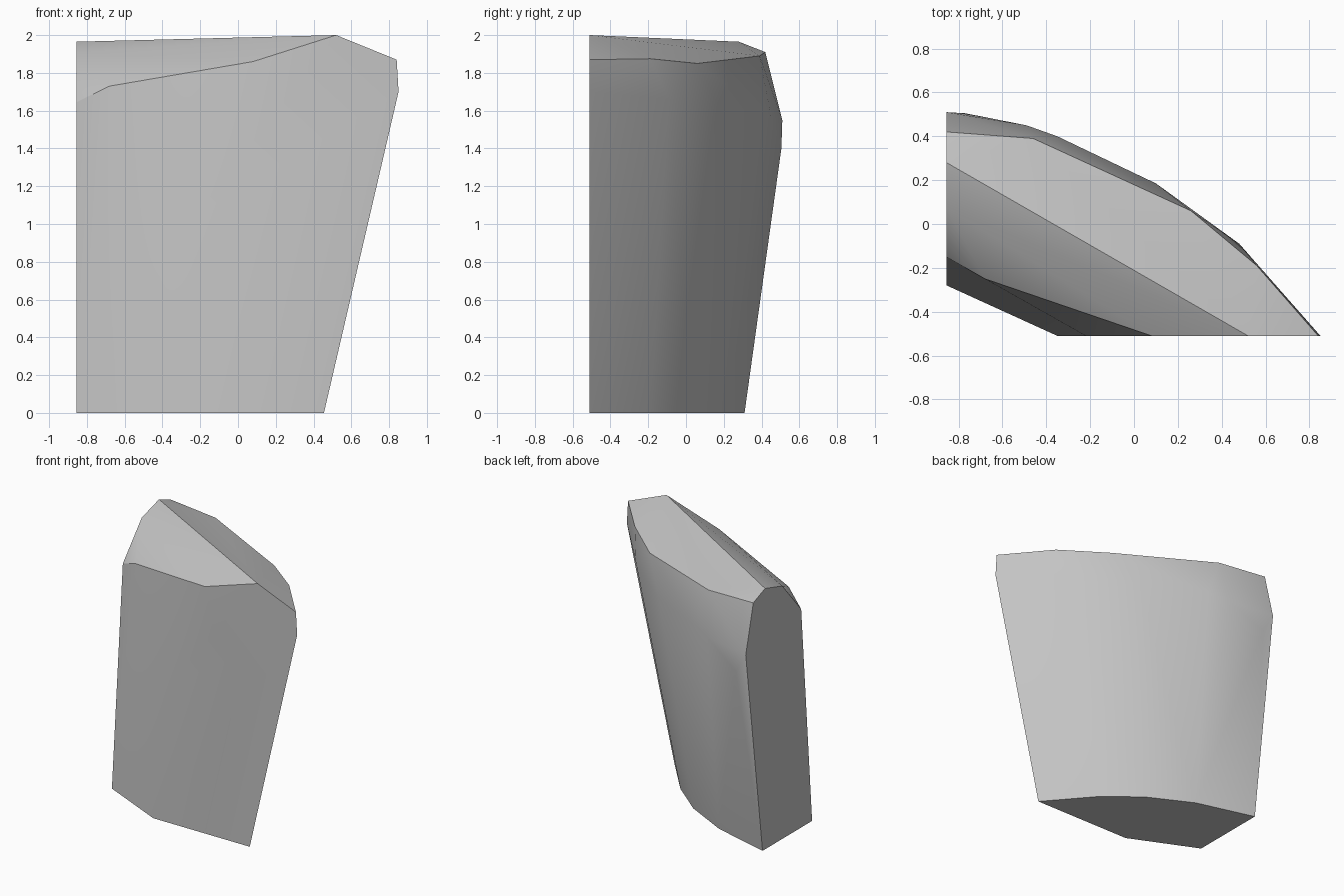
import bpy
import bmesh
from math import radians

default_cube = bpy.data.objects.get("Cube")
if default_cube:
    bpy.data.objects.remove(default_cube, do_unlink=True)

# Planes of the two flat cuts through the rock
SIDE_CUT = -0.855
FRONT_CUT = -0.51


def make_material(name, colour):
    material = bpy.data.materials.new(name)
    material.use_nodes = True
    material.diffuse_color = colour
    material.node_tree.nodes["Principled BSDF"].inputs["Base Color"].default_value = colour
    return material


def make_faceted_block(name, outlines, material):
    """Wrap a convex faceted skin around a set of named outlines."""
    mesh = bpy.data.meshes.new(name)
    bm = bmesh.new()
    for outline in outlines:
        for point in outline:
            bm.verts.new(point)
    bmesh.ops.remove_doubles(bm, verts=bm.verts, dist=0.001)
    bmesh.ops.convex_hull(bm, input=bm.verts)
    bmesh.ops.delete(bm, geom=[v for v in bm.verts if not v.link_faces], context="VERTS")
    # Merge triangles that lie in one plane
    bmesh.ops.dissolve_limit(bm, angle_limit=radians(1), verts=bm.verts, edges=bm.edges)
    bmesh.ops.recalc_face_normals(bm, faces=bm.faces)
    bm.to_mesh(mesh)
    bm.free()
    block = bpy.data.objects.new(name, mesh)
    bpy.context.scene.collection.objects.link(block)
    mesh.materials.append(material)
    bpy.ops.object.select_all(action="DESELECT")
    block.select_set(True)
    bpy.context.view_layer.objects.active = block
    bpy.ops.object.shade_smooth_by_angle(angle=radians(30))
    return block


# Footprint on the ground, from the side cut round the outer wall and back
footprint = [
    (SIDE_CUT, 0.31, 0), (-0.41, 0.19, 0), (-0.075, 0.02, 0), (0.18, -0.19, 0),
    (0.455, FRONT_CUT, 0), (-0.35, FRONT_CUT, 0), (SIDE_CUT, -0.28, 0),
]

# Widest line of the outer wall
shoulder = [
    (SIDE_CUT, 0.51, 1.55), (-0.77, 0.505, 1.4), (-0.49, 0.45, 1.57),
    (-0.35, 0.40, 1.6), (0.1, 0.185, 1.6), (0.48, -0.09, 1.66),
    (0.85, FRONT_CUT, 1.7),
]

# Outer rim of the top
rim = [
    (SIDE_CUT, 0.42, 1.91), (-0.46, 0.39, 1.89), (0.26, 0.06, 1.85),
    (0.56, -0.19, 1.875), (0.84, FRONT_CUT, 1.87),
]

# Crest of the top, and the slope falling from it to the inner wall
crest = [(SIDE_CUT, 0.28, 1.965), (0.52, FRONT_CUT, 2.0)]
inner_slope = [
    (SIDE_CUT, 0.075, 1.905), (SIDE_CUT, -0.15, 1.645),
    (-0.68, -0.25, 1.73), (0.08, FRONT_CUT, 1.86), (-0.22, FRONT_CUT, 1.05),
]

stone = make_material("stone grey", (0.55, 0.55, 0.55, 1.0))
make_faceted_block("rock_block", [footprint, shoulder, rim, crest, inner_slope], stone)
